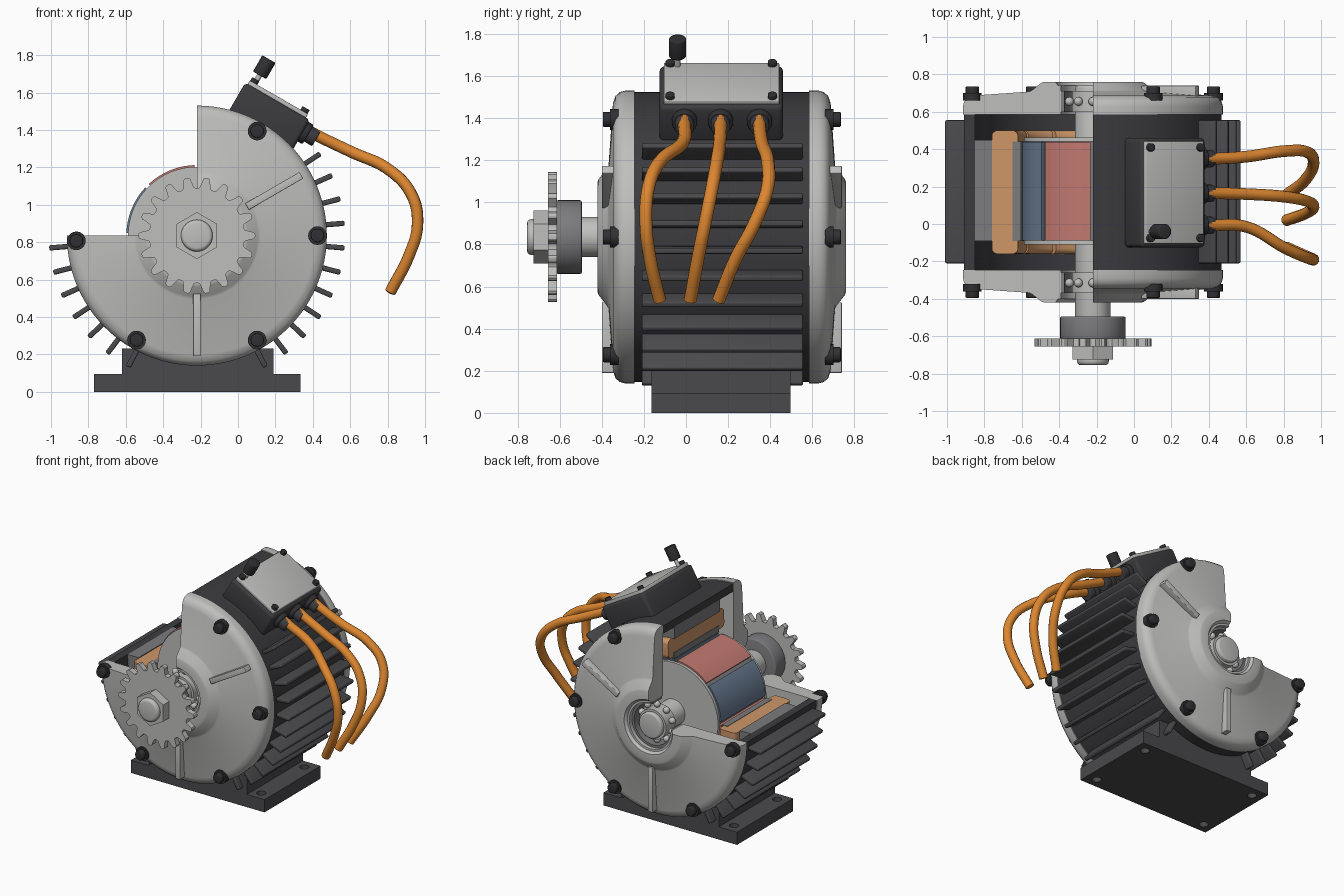
import bpy, bmesh, math
from mathutils import Vector, Matrix

if "Cube" in bpy.data.objects:
    bpy.data.objects.remove(bpy.data.objects["Cube"])

CX, CZ = -0.22, 0.835  # shaft axis, running along y


def mat(name, r, g, b):
    m = bpy.data.materials.new(name)
    m.diffuse_color = (r, g, b, 1)
    m.use_nodes = True
    m.node_tree.nodes["Principled BSDF"].inputs["Base Color"].default_value = m.diffuse_color
    return m


DARK = mat("dark_housing", .045, .045, .05)
CHAR = mat("charcoal", .068, .068, .074)
BOLT = mat("black_bolt", .03, .03, .033)
LIGHT = mat("light_metal", .52, .52, .51)
STEEL = mat("steel", .20, .20, .21)
ORANGE = mat("orange_cable", .72, .24, .03)
COPPER = mat("copper", .62, .31, .14)
RED = mat("red_magnet", .53, .19, .16)
BLUE = mat("blue_magnet", .14, .20, .29)


def finish(name, bm, m):
    bmesh.ops.recalc_face_normals(bm, faces=bm.faces)
    me = bpy.data.meshes.new(name)
    bm.to_mesh(me)
    bm.free()
    me.materials.append(m)
    ob = bpy.data.objects.new(name, me)
    bpy.context.collection.objects.link(ob)
    return ob


def polar(a, r, y, t=0):
    """Point at angle a (degrees), radius r, counter-clockwise offset t."""
    c, s = math.cos(math.radians(a)), math.sin(math.radians(a))
    return Vector((CX + r * c - t * s, y, CZ + r * s + t * c))


def sector(name, prof, m, a0=180, a1=450, n=72):
    """Revolve a closed (radius, y) profile about the shaft axis."""
    bm = bmesh.new()
    full = a1 - a0 >= 360
    rings = [[bm.verts.new(polar(a0 + (a1 - a0) * i / n, r, y)) for r, y in prof]
             for i in range(n if full else n + 1)]
    k = len(prof)
    for i in range(n):
        p, q = rings[i], rings[(i + 1) % len(rings)]
        for j in range(k):
            bm.faces.new((p[j], p[(j + 1) % k], q[(j + 1) % k], q[j]))
    if not full:
        bm.faces.new(rings[0])
        bm.faces.new(rings[-1])
    return finish(name, bm, m)


def rect(r0, r1, y0, y1):
    return [(r0, y0), (r1, y0), (r1, y1), (r0, y1)]


def pbox(name, a, r, y, t, m, bevel=0):
    """Box given by radial, y and tangential ranges at angle a."""
    bm = bmesh.new()
    bmesh.ops.create_cube(bm, size=1)
    size = Vector((r[1] - r[0], y[1] - y[0], t[1] - t[0]))
    mid = polar(a, sum(r) / 2, sum(y) / 2, sum(t) / 2)
    M = Matrix.Translation(mid) @ Matrix.Rotation(-math.radians(a), 4, 'Y') @ Matrix.Diagonal((*size, 1))
    bmesh.ops.transform(bm, matrix=M, verts=bm.verts)
    if bevel:
        bmesh.ops.bevel(bm, geom=bm.edges[:], offset=bevel, segments=3, profile=.5, affect='EDGES')
    return finish(name, bm, m)


def cyl(name, p, q, r, m, seg=24, bevel=0, r2=None):
    bm = bmesh.new()
    d = q - p
    bmesh.ops.create_cone(bm, cap_ends=True, segments=seg, radius1=r,
                          radius2=r if r2 is None else r2, depth=d.length)
    if bevel:
        rim = [e for e in bm.edges if abs(e.verts[0].co.z - e.verts[1].co.z) < 1e-5]
        bmesh.ops.bevel(bm, geom=rim, offset=bevel, segments=3, profile=.5, affect='EDGES')
    M = Matrix.Translation((p + q) / 2) @ d.to_track_quat('Z', 'Y').to_matrix().to_4x4()
    bmesh.ops.transform(bm, matrix=M, verts=bm.verts)
    return finish(name, bm, m)


def axle(name, y0, y1, r, m, seg=48, bevel=0):
    return cyl(name, Vector((CX, y0, CZ)), Vector((CX, y1, CZ)), r, m, seg, bevel)


# Housing shell with one quarter cut away
sector("housing", rect(.63, .688, -.245, .585), DARK)

# Cooling fins on both flanks
for a in [-62.4 + 9.6 * i for i in range(11)] + [184.8 + 9.6 * i for i in range(7)]:
    pbox("cooling_fin", a, (.66, .792), (-.21, .555), (-.014, .014), CHAR, .008)

# End caps, ribs, bolts and bearings, front and mirrored back
CAP = [(.62, -.245), (.695, -.245), (.695, -.29), (.688, -.315), (.67, -.335), (.635, -.347),
       (.34, -.368), (.325, -.375), (.275, -.415), (.26, -.42), (.2, -.42), (.185, -.40),
       (.17, -.40), (.17, -.245)]
for side, f in (("front", lambda y: y), ("back", lambda y: .34 - y)):
    sector(side + "_end_cap", [(r, f(y)) for r, y in CAP], LIGHT)
    for a in (30, 270):
        pbox(side + "_rib", a, (.31, .645), sorted((f(-.33), f(-.40))), (-.02, .02), LIGHT, .004)
    for a in (0, 60, 182.5, 240, 300):
        cyl(side + "_bolt_washer", polar(a, .645, f(-.32)), polar(a, .645, f(-.36)), .05, BOLT, 20)
        cyl(side + "_bolt_head", polar(a, .645, f(-.35)), polar(a, .645, f(-.395)), .036, BOLT, 12, .006)
    sector(side + "_bearing_outer_ring", rect(.152, .172, f(-.26), f(-.37)), STEEL)
    sector(side + "_bearing_inner_ring", rect(.09, .112, f(-.26), f(-.37)), LIGHT, 0, 360, 48)
    for i in range(10):
        bm = bmesh.new()
        bmesh.ops.create_uvsphere(bm, u_segments=14, v_segments=8, radius=.024,
                                  matrix=Matrix.Translation(polar(18 + 36 * i, .132, f(-.315))))
        finish(side + "_bearing_ball", bm, LIGHT)

# Stator yoke, coils with rounded ends, and pole shoes
sector("stator_yoke", rect(.54, .632, -.09, .45), STEEL)
coil = []
for cr, cy, s in ((.43, -.13, 180), (.51, -.13, 270), (.51, .47, 0), (.43, .47, 90)):
    for k in range(5):
        b = math.radians(s + 22.5 * k)
        coil.append((cr + .03 * math.cos(b), cy + .03 * math.sin(b)))
for i in range(9):
    a = 180 + 30 * i
    sector("stator_coil", coil, COPPER, a + .6, a + 28, 8)
    sector("pole_shoe", rect(.385, .43, -.09, .44), STEEL, a + .2, a + 28.6, 8)

# Rotor with alternating magnets
axle("rotor_core", -.09, .44, .355, STEEL, 64)
for y in (-.11, .44):
    axle("rotor_end_plate", y, y + .022, .368, LIGHT, 64)
for i in range(8):
    c = 112.5 + 45 * i
    sector("rotor_magnet", rect(.33, .377, -.088, .438), BLUE if i % 2 else RED, c - 20.5, c + 20.5, 12)

# Shaft, collar, sprocket and nut
axle("shaft", -.70, .74, .095, LIGHT, 48, .012)
axle("collar", -.615, -.495, .175, STEEL, 48, .008)
bm = bmesh.new()
outline = []
for i in range(18 * 12):
    a = 360 * i / (18 * 12)
    w = math.cos(math.radians(18 * (a - 80)))
    r = .284 + .03 * math.tanh(2.2 * (w - .1))
    outline.append(bm.verts.new(polar(a, r, -.655)))
face = bm.faces.new(outline)
ext = bmesh.ops.extrude_face_region(bm, geom=[face])
bmesh.ops.translate(bm, vec=(0, .042, 0), verts=[v for v in ext["geom"] if isinstance(v, bmesh.types.BMVert)])
finish("sprocket", bm, LIGHT)
sector("hex_nut", rect(.06, .125, -.725, -.65), LIGHT, 30, 390, 6)
axle("shaft_tip", -.755, -.70, .085, LIGHT, 40, .02)

# Mounting foot with bolt holes
foot = pbox("mounting_foot", 0, (-.55, .555), (-.165, .497), (-CZ, .095 - CZ), CHAR)
pbox("mounting_pedestal", 0, (-.40, .41), (-.165, .497), (.09 - CZ, .232 - CZ), CHAR)
for x in (-.69, .255):
    for y in (-.09, .42):
        cut = cyl("hole_cutter", Vector((x, y, -.1)), Vector((x, y, .2)), .032, CHAR, 20)
        cut.hide_render = True
        mod = foot.modifiers.new("hole", 'BOOLEAN')
        mod.operation, mod.object = 'DIFFERENCE', cut
        bpy.context.view_layer.objects.active = foot
        bpy.ops.object.modifier_apply(modifier=mod.name)
        bpy.data.objects.remove(cut)

# Terminal box, lid, lid screws and knob
pbox("terminal_box", 60, (.64, .838), (-.125, .46), (-.215, .185), DARK, .022)
pbox("terminal_lid", 60, (.832, .86), (-.105, .443), (-.19, .17), LIGHT, .006)
for t in (-.165, .145):
    for y in (-.075, .41):
        cyl("lid_screw", polar(60, .85, y, t), polar(60, .882, y, t), .022, BOLT, 14, .004)
cyl("knob_stem", polar(60, .85, -.04, .138), polar(60, .93, -.04, .138), .014, LIGHT, 14)
cyl("knob", polar(60, .91, -.04, .138), polar(60, 1.01, -.04, .138), .041, BOLT, 20, .006)

# Cable glands and hanging cables
PATH = [(.36, 1.405), (.42, 1.372), (.60, 1.285), (.81, 1.185), (.925, 1.06), (.96, .90), (.915, .73), (.815, .535)]
SWAY = {
    "front": (-.007, -.007, -.015, -.13, -.18, -.19, -.17, -.125),
    "middle": (.164, .164, .16, .145, .122, .09, .056, .02),
    "back": (.349, .349, .36, .39, .385, .325, .235, .155),
}
for name, ys in SWAY.items():
    y = ys[0]
    cyl(name + "_gland_flange", polar(60, .765, y, -.19), polar(60, .765, y, -.245), .06, BOLT, 24, .008)
    cyl(name + "_gland", polar(60, .768, y, -.23), polar(60, .768, y, -.295), .046, DARK, 24, .006)
    cu = bpy.data.curves.new(name + "_cable", 'CURVE')
    cu.dimensions = '3D'
    cu.bevel_depth, cu.bevel_resolution, cu.use_fill_caps = .031, 4, True
    cu.resolution_u = 8
    sp = cu.splines.new('BEZIER')
    sp.bezier_points.add(len(PATH) - 1)
    for bp, (x, z), yy in zip(sp.bezier_points, PATH, ys):
        bp.co = (x, yy, z)
        bp.handle_left_type = bp.handle_right_type = 'AUTO'
    cu.materials.append(ORANGE)
    ob = bpy.data.objects.new(name + "_cable", cu)
    bpy.context.collection.objects.link(ob)
    bpy.ops.object.select_all(action='DESELECT')
    ob.select_set(True)
    bpy.context.view_layer.objects.active = ob
    bpy.ops.object.convert(target='MESH')

# Smooth round surfaces while keeping edges sharp
bpy.ops.object.select_all(action='SELECT')
bpy.ops.object.shade_smooth_by_angle(angle=math.radians(32))
